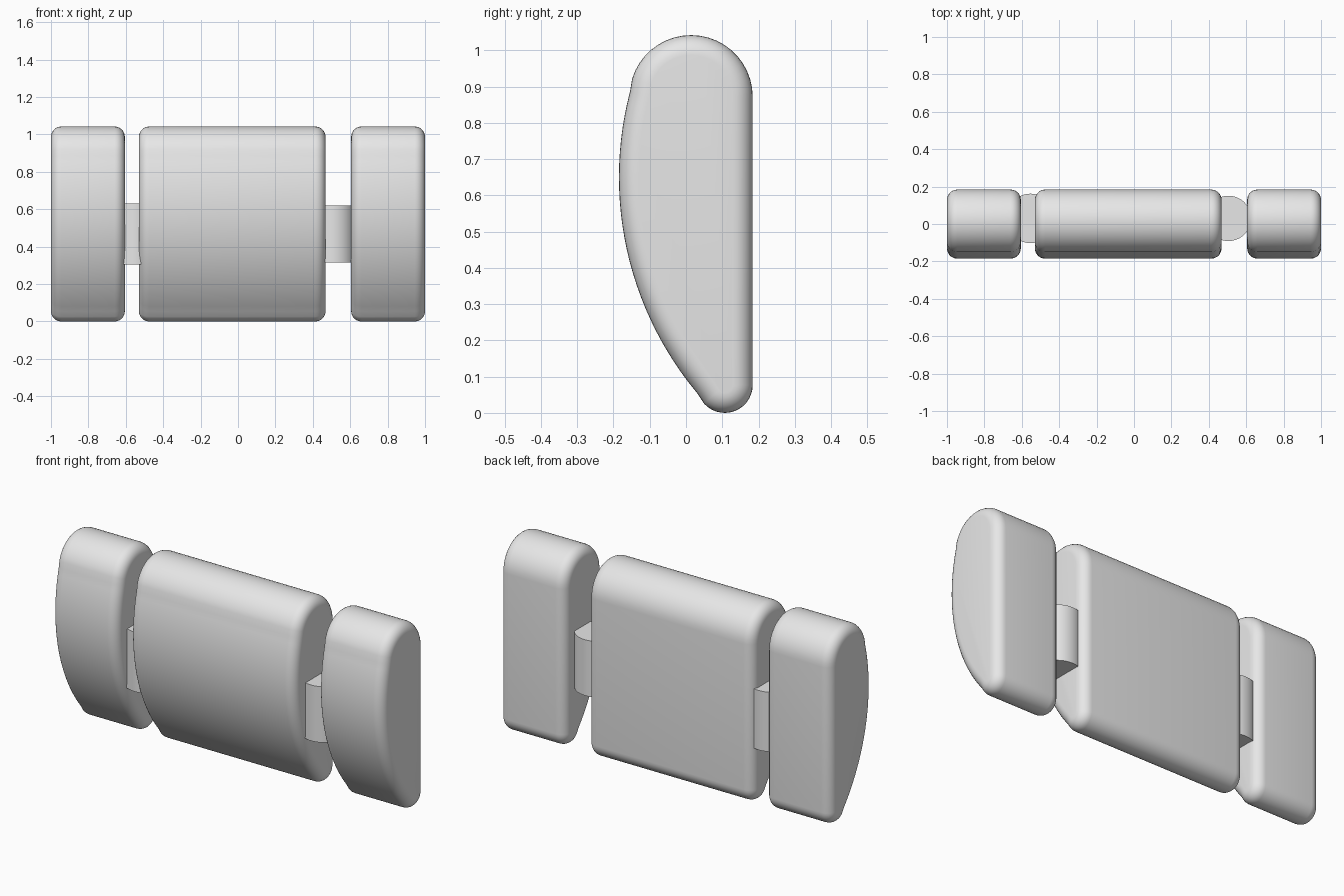
import bpy, bmesh
from math import sin, cos, pi, radians, atan2

cube = bpy.data.objects.get("Cube")
if cube:
    bpy.data.objects.remove(cube, do_unlink=True)

# Single light grey material
grey = bpy.data.materials.new("light_grey")
grey.use_nodes = True
grey.diffuse_color = (0.8, 0.8, 0.8, 1)
grey.node_tree.nodes["Principled BSDF"].inputs["Base Color"].default_value = (0.8, 0.8, 0.8, 1)

BACK, TOP = 0.184, 1.042        # flat back plane and highest point
R_TOP, R_LOW, R_FRONT = 0.17, 0.077, 0.93
EDGE = 0.055                    # rounding of the pad ends
TOP_C = (BACK - R_TOP, TOP - R_TOP)
LOW_C = (BACK - R_LOW, R_LOW)
FRONT_C = (0.745, 0.65)


def finish(name, bm):
    bmesh.ops.recalc_face_normals(bm, faces=bm.faces)
    mesh = bpy.data.meshes.new(name)
    bm.to_mesh(mesh)
    bm.free()
    mesh.materials.append(grey)
    obj = bpy.data.objects.new(name, mesh)
    bpy.context.collection.objects.link(obj)
    bpy.ops.object.select_all(action='DESELECT')
    obj.select_set(True)
    bpy.context.view_layer.objects.active = obj
    bpy.ops.object.shade_smooth_by_angle(angle=radians(35))


def arc(center, radius, a, b, steps):
    angles = [a + (b - a) * i / steps for i in range(steps + 1)]
    return [(center[0] + radius * cos(t), center[1] + radius * sin(t)) for t in angles]


def pad_profile(inset):
    """Tangent arcs: rounded top, bulging front, small rounded foot, flat back."""
    a = atan2(TOP_C[1] - FRONT_C[1], TOP_C[0] - FRONT_C[0])
    b = atan2(LOW_C[1] - FRONT_C[1], LOW_C[0] - FRONT_C[0]) + 2 * pi
    return (arc(TOP_C, R_TOP - inset, 0, a, 20)
            + arc(FRONT_C, R_FRONT - inset, a, b, 28)[1:-1]
            + arc(LOW_C, R_LOW - inset, b, 2 * pi, 14))


def pad(name, x0, x1):
    """Loft the profile along x, shrinking it towards both rounded ends."""
    steps = 7
    turns = [pi / 2 * i / steps for i in range(steps + 1)]
    left = [(x0 + EDGE * (1 - cos(t)), EDGE * (1 - sin(t))) for t in turns]
    right = [(x0 + x1 - x, inset) for x, inset in reversed(left)]
    bm = bmesh.new()
    rings = [[bm.verts.new((x, y, z)) for y, z in pad_profile(inset)]
             for x, inset in left + right]
    for r, s in zip(rings, rings[1:]):
        for i in range(len(r)):
            j = (i + 1) % len(r)
            bm.faces.new((r[i], r[j], s[j], s[i]))
    bm.faces.new(rings[0])
    bm.faces.new(rings[-1])
    finish(name, bm)


def hinge(name, x, radius, z0, z1):
    bm = bmesh.new()
    bmesh.ops.create_cone(bm, cap_ends=True, segments=64, radius1=radius,
                          radius2=radius, depth=z1 - z0)
    bmesh.ops.translate(bm, verts=bm.verts, vec=(x, 0.03, (z0 + z1) / 2))
    finish(name, bm)


# Three rounded pads
pad("right_pad", -1.0, -0.605)
pad("centre_pad", -0.53, 0.468)
pad("left_pad", 0.605, 1.0)

# Upright cylinders joining the pads
hinge("right_hinge", -0.553, 0.132, 0.305, 0.63)
hinge("left_hinge", 0.505, 0.121, 0.315, 0.62)
